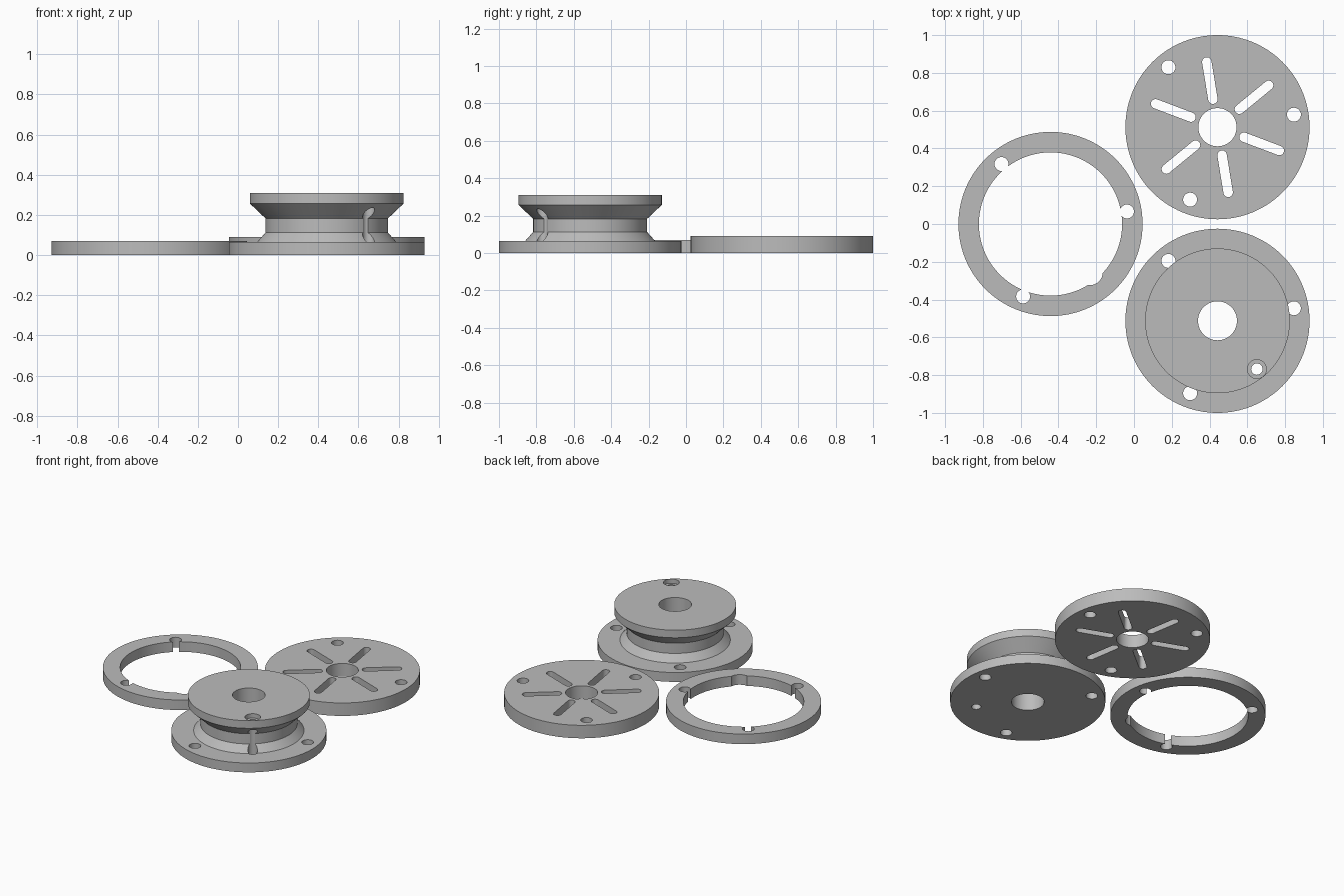
import bpy, bmesh, math
from mathutils import Matrix, Vector

if "Cube" in bpy.data.objects:
    bpy.data.objects.remove(bpy.data.objects["Cube"])

R = 0.4875                 # outer radius shared by all three parts
BOLT_R, BOLT_A = 0.41, 9.3  # bolt circle radius and start angle
PIN_R, PIN_A = 0.33, -50.8  # hole through the spool flanges

grey = bpy.data.materials.new("grey plastic")
grey.diffuse_color = (0.5, 0.5, 0.5, 1)
grey.use_nodes = True
grey.node_tree.nodes["Principled BSDF"].inputs["Base Color"].default_value = grey.diffuse_color


def polar(r, deg):
    a = math.radians(deg)
    return r * math.cos(a), r * math.sin(a)


def make_object(name, bm):
    bmesh.ops.recalc_face_normals(bm, faces=bm.faces[:])
    mesh = bpy.data.meshes.new(name)
    bm.to_mesh(mesh)
    bm.free()
    obj = bpy.data.objects.new(name, mesh)
    bpy.context.collection.objects.link(obj)
    return obj


def lathe(name, profile, n=128):
    """Revolve a closed (radius, z) profile around the z axis."""
    bm = bmesh.new()
    rings = []
    for i in range(n):
        a = 2 * math.pi * i / n
        rings.append([bm.verts.new((r * math.cos(a), r * math.sin(a), z)) for r, z in profile])
    for i in range(n):
        p, q = rings[i], rings[(i + 1) % n]
        for j in range(len(profile)):
            k = (j + 1) % len(profile)
            bm.faces.new((p[j], q[j], q[k], p[k]))
    obj = make_object(name, bm)
    obj.data.materials.append(grey)
    return obj


def prism(outline, z0, z1):
    """Extrude a flat outline between two heights as a cutter."""
    bm = bmesh.new()
    face = bm.faces.new([bm.verts.new((x, y, z0)) for x, y in outline])
    ext = bmesh.ops.extrude_face_region(bm, geom=[face])
    top = [v for v in ext["geom"] if isinstance(v, bmesh.types.BMVert)]
    bmesh.ops.translate(bm, verts=top, vec=(0, 0, z1 - z0))
    cutter = make_object("cutter", bm)
    cutter.hide_render = True
    return cutter


def round_hole(r, deg, radius, z0=-0.1, z1=0.5, n=32):
    cx, cy = polar(r, deg)
    ring = [polar(radius, 360 * i / n) for i in range(n)]
    return prism([(cx + x, cy + y) for x, y in ring], z0, z1)


def slot(r0, r1, deg, radius, n=12):
    """Radial slot with rounded ends."""
    pts = []
    for i in range(n + 1):
        x, y = polar(radius, -90 + 180 * i / n)
        pts.append((r1 + x, y))
    for i in range(n + 1):
        x, y = polar(radius, 90 + 180 * i / n)
        pts.append((r0 + x, y))
    rot = Matrix.Rotation(math.radians(deg), 2)
    return prism([tuple(rot @ Vector(p)) for p in pts], -0.1, 0.5)


def finish(obj, cutters, location):
    """Cut the holes, smooth the curved walls and place the part."""
    for c in cutters:
        mod = obj.modifiers.new("cut", "BOOLEAN")
        mod.operation, mod.solver, mod.object = "DIFFERENCE", "EXACT", c
    bpy.context.view_layer.update()
    deps = bpy.context.evaluated_depsgraph_get()
    mesh = bpy.data.meshes.new_from_object(obj.evaluated_get(deps))
    obj.modifiers.clear()
    obj.data = mesh
    for c in cutters:
        bpy.data.objects.remove(c)
    obj.location = location
    bpy.ops.object.select_all(action="DESELECT")
    obj.select_set(True)
    bpy.context.view_layer.objects.active = obj
    bpy.ops.object.shade_smooth_by_angle(angle=math.radians(25))


def bolt_holes(z1):
    return [round_hole(BOLT_R, BOLT_A + 120 * i, 0.037, z1=z1) for i in range(3)]


# Spool: wide base flange, waisted neck, narrower top rim, central bore
spool = lathe("spool", [(0.103, 0), (R, 0), (R, 0.065), (0.347, 0.065), (0.305, 0.112),
                        (0.305, 0.183), (0.383, 0.257), (0.383, 0.31), (0.103, 0.31)])
finish(spool, bolt_holes(0.15) + [round_hole(PIN_R, PIN_A, 0.03),
                                  round_hole(PIN_R, PIN_A, 0.05, z0=0.28)],
       (0.442, -0.5125, 0))

# Slotted disc: six radial slots between the bolt holes
disc = lathe("slotted_disc", [(0.101, 0), (R, 0), (R, 0.09), (0.101, 0.09)])
finish(disc, bolt_holes(0.5) + [slot(0.15, 0.35, BOLT_A + 30 + 60 * i, 0.025) for i in range(6)],
       (0.442, 0.5125, 0))

# Spacer ring: bolt holes break into the inner wall, plus one round notch
ring = lathe("spacer_ring", [(0.379, 0), (R, 0), (R, 0.07), (0.379, 0.07)])
finish(ring, bolt_holes(0.5) + [round_hole(PIN_R, PIN_A, 0.068)], (-0.442, 0, 0))
